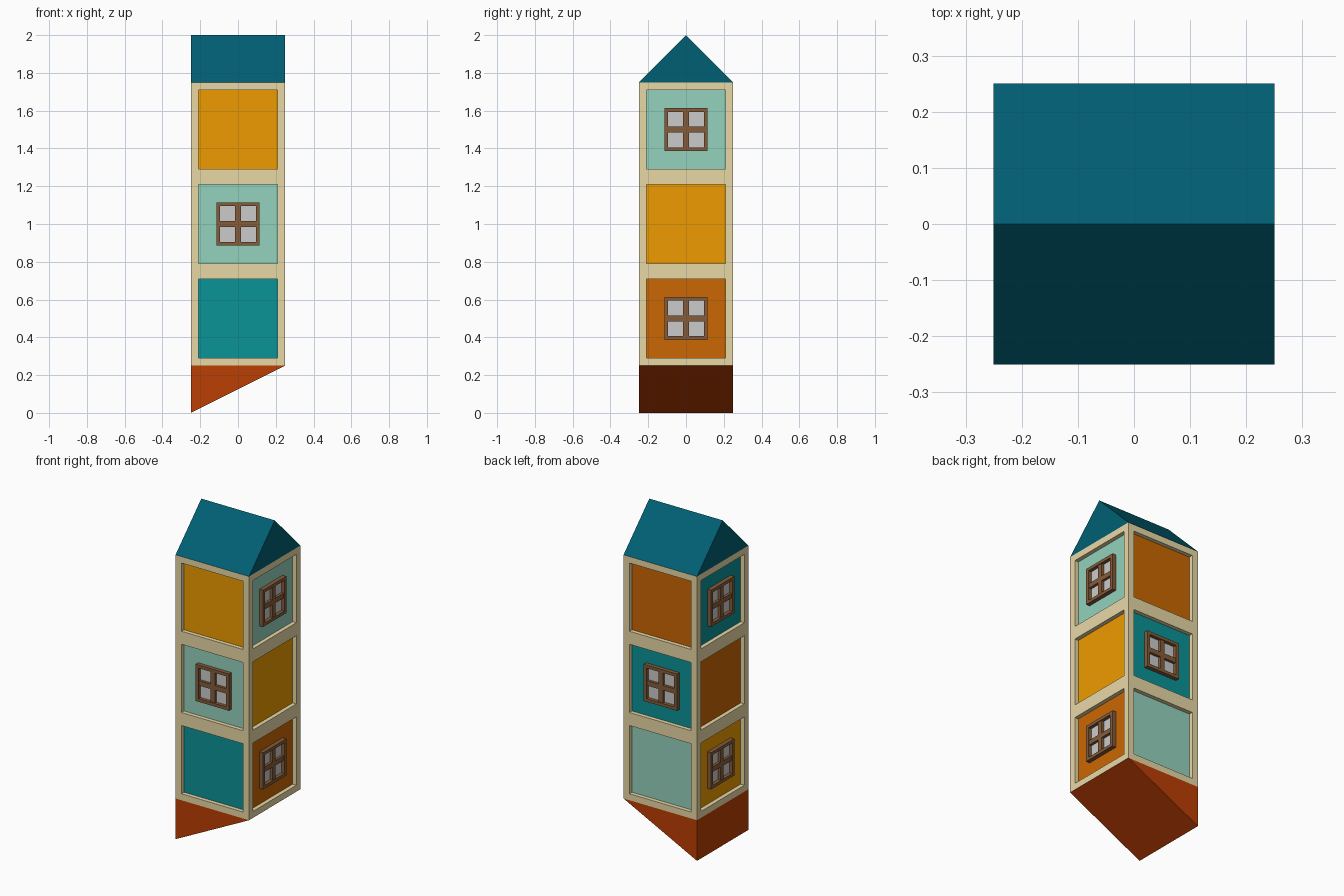
import bpy, bmesh, math
from mathutils import Matrix, Vector

if "Cube" in bpy.data.objects:
    bpy.data.objects.remove(bpy.data.objects["Cube"])


def material(name, hex_code):
    rgb = [int(hex_code[i:i + 2], 16) / 255 for i in (0, 2, 4)]
    lin = [c / 12.92 if c <= 0.04045 else ((c + 0.055) / 1.055) ** 2.4 for c in rgb]
    m = bpy.data.materials.new(name)
    m.diffuse_color = (*lin, 1)
    m.use_nodes = True
    m.node_tree.nodes["Principled BSDF"].inputs["Base Color"].default_value = m.diffuse_color
    return m


CREAM = material("cream", "e9d8a6")
YELLOW = material("yellow", "ee9b00")
MINT = material("mint", "94d2bd")
TEAL = material("teal", "0a9396")
ORANGE = material("orange", "ca6702")
BLUE = material("roof_blue", "005f73")
RUST = material("rust", "bb3e03")
WOOD = material("wood", "855c3a")


def finish(name, bm, mats=()):
    bmesh.ops.recalc_face_normals(bm, faces=bm.faces)
    mesh = bpy.data.meshes.new(name)
    bm.to_mesh(mesh)
    bm.free()
    for m in mats:
        mesh.materials.append(m)
    obj = bpy.data.objects.new(name, mesh)
    bpy.context.collection.objects.link(obj)
    return obj


def prism(name, profile, direction, mat):
    """Extrude a closed profile along a direction."""
    bm = bmesh.new()
    face = bm.faces.new([bm.verts.new(p) for p in profile])
    ext = bmesh.ops.extrude_face_region(bm, geom=[face])["geom"]
    verts = [v for v in ext if isinstance(v, bmesh.types.BMVert)]
    bmesh.ops.translate(bm, verts=verts, vec=direction)
    return finish(name, bm, [mat])


def add_box(bm, size, centre):
    bmesh.ops.create_cube(bm, size=1, matrix=Matrix.Translation(centre) @ Matrix.Diagonal((*size, 1)))


H = 0.25        # half width of the tower
RECESS = 0.025  # depth of the panels
STOREYS = (0.5, 1.0, 1.5)

# Panel colours per side, bottom to top, and which storeys carry a window
SIDES = {
    "front": (0, (TEAL, MINT, YELLOW), (1,)),
    "right": (90, (ORANGE, YELLOW, MINT), (0, 2)),
    "back": (180, (MINT, TEAL, ORANGE), (1,)),
    "left": (270, (YELLOW, ORANGE, TEAL), (0, 2)),
}

# Tower body: one column split into storeys, with a recessed panel on each side
bm = bmesh.new()
add_box(bm, (2 * H, 2 * H, 1.5), (0, 0, 1))
for z in (0.75, 1.25):
    bmesh.ops.bisect_plane(bm, geom=bm.verts[:] + bm.edges[:] + bm.faces[:],
                           plane_co=(0, 0, z), plane_no=(0, 0, 1))
bm.normal_update()
panels = [f for f in bm.faces if abs(f.normal.z) < 0.5]
bmesh.ops.inset_individual(bm, faces=panels, thickness=0.04, depth=0, use_even_offset=True)
bmesh.ops.inset_individual(bm, faces=panels, thickness=0, depth=-RECESS)
mats = [CREAM, YELLOW, MINT, TEAL, ORANGE]
bm.normal_update()
for f in panels:
    storey = round(f.calc_center_median().z / 0.5) - 1
    for angle, colours, _ in SIDES.values():
        a = math.radians(angle)
        if f.normal.dot(Vector((math.sin(a), -math.cos(a), 0))) > 0.9:
            f.material_index = mats.index(colours[storey])
finish("tower_body", bm, mats)

# Gable roof with its ridge along x, and the wedge-shaped base
prism("roof", [(-H, -H, 1.75), (-H, H, 1.75), (-H, 0, 2)], (2 * H, 0, 0), BLUE)
prism("base_wedge", [(-H, -H, 0), (H, -H, 0.25), (-H, -H, 0.25)], (0, 2 * H, 0), RUST)

# Windows: wooden frame and cross bars over a grey pane, set in the recess
R, T, BAR = 0.113, 0.019, 0.03
PANEL_Y = -H + RECESS
for side, (angle, _, storeys) in SIDES.items():
    for s in storeys:
        place = Matrix.Rotation(math.radians(angle), 4, 'Z') @ Matrix.Translation((0, PANEL_Y, STOREYS[s]))
        bm = bmesh.new()
        for k in (-1, 1):
            add_box(bm, (T, RECESS, 2 * R), (k * (R - T / 2), -RECESS / 2, 0))
            add_box(bm, (2 * (R - T), RECESS, T), (0, -RECESS / 2, k * (R - T / 2)))
            half = R - T - BAR / 2
            add_box(bm, (BAR, 0.02, half), (0, -0.01, k * (BAR + half) / 2))
        add_box(bm, (2 * (R - T), 0.02, BAR), (0, -0.01, 0))
        finish(f"{side}_window_frame_{s + 1}", bm, [WOOD]).matrix_world = place
        bm = bmesh.new()
        add_box(bm, (2 * (R - T), 0.004, 2 * (R - T)), (0, -0.002, 0))
        finish(f"{side}_window_pane_{s + 1}", bm).matrix_world = place
